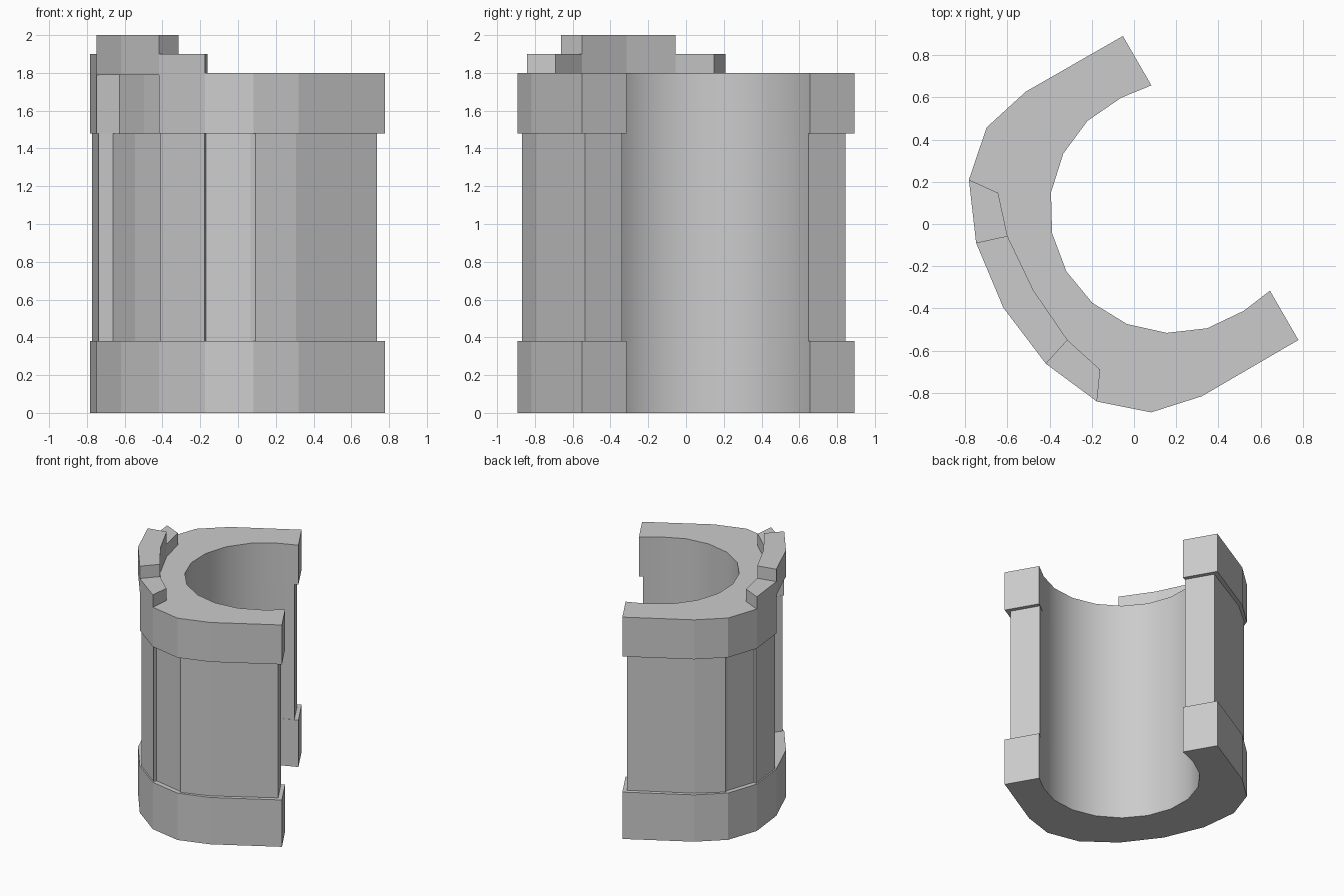
import bpy, bmesh, math

if "Cube" in bpy.data.objects:
    bpy.data.objects.remove(bpy.data.objects["Cube"])

# Local frame: u runs along the opening direction (30 deg from +x), h is the half width.
ANG = math.radians(30)
C, S = math.cos(ANG), math.sin(ANG)
V0 = -0.034


def world(u, h, z):
    v = h + V0
    return (u * C - v * S, u * S + v * C, z)


def prism(name, pts, z0, z1, smooth_range=()):
    """Extrude a (u, h) outline between two heights."""
    bm = bmesh.new()
    lo = [bm.verts.new(world(u, h, z0)) for u, h in pts]
    hi = [bm.verts.new(world(u, h, z1)) for u, h in pts]
    n = len(pts)
    bm.faces.new(lo[::-1])
    bm.faces.new(hi)
    for i in range(n):
        j = (i + 1) % n
        f = bm.faces.new((lo[i], lo[j], hi[j], hi[i]))
        f.smooth = i in smooth_range
    bmesh.ops.recalc_face_normals(bm, faces=bm.faces)
    me = bpy.data.meshes.new(name)
    bm.to_mesh(me)
    bm.free()
    ob = bpy.data.objects.new(name, me)
    bpy.context.collection.objects.link(ob)
    return ob


def mirrored(half):
    """Half path ending on the axis, continued on the other side."""
    return half + [(u, -h) for u, h in half[-2::-1]]


def shell(name, outer_half, z0, z1, inner_end):
    """C-shaped wall: given outer outline, round smooth bore."""
    arc = [(0.195 - 0.585 * math.cos(math.radians(a)),
            0.585 * math.sin(math.radians(a))) for a in (95, 76, 57, 38, 19, 0)]
    outer = mirrored(outer_half)
    inner = mirrored([inner_end] + arc)[::-1]
    k = len(outer)
    return prism(name, outer + inner, z0, z1, range(k, k + len(inner) - 1))


P3, P4, P5 = (-0.573, 0.607), (-0.693, 0.331), (-0.735, 0.0)
I3, I4, I5 = (-0.484, 0.484), (-0.548, 0.285), (-0.570, 0.0)
side = [(0.40, 0.832), (-0.13, 0.834), (-0.376, 0.78), P3, P4]

# bottom collar
shell("bottom_collar", side + [P5], 0, 0.38, (0.40, 0.562))

# top collar with a pocket at the back
shell("top_collar", side + [(-0.575, 0.295), (-0.595, 0.0)],
      1.48, 1.80, (0.40, 0.562))

# slimmer body with recessed panels
body = [(0.369, 0.797), (-0.13, 0.806), (-0.355, 0.765),
        (-0.368, 0.738), (-0.548, 0.578), (-0.567, 0.596),
        (-0.682, 0.328), (-0.612, 0.30), (-0.65, 0.0)]
shell("body", body, 0.38, 1.48, (0.369, 0.569))

# raised tab above the pocket
prism("back_tab", mirrored([P4, P5]) + mirrored([I4, I5])[::-1], 1.79, 2.0)

# lower tabs on each side of it
for s, label in ((1, "left"), (-1, "right")):
    prism("side_tab_" + label,
          [(u, s * h) for u, h in (P3, P4, I4, I3)], 1.80, 1.90)
